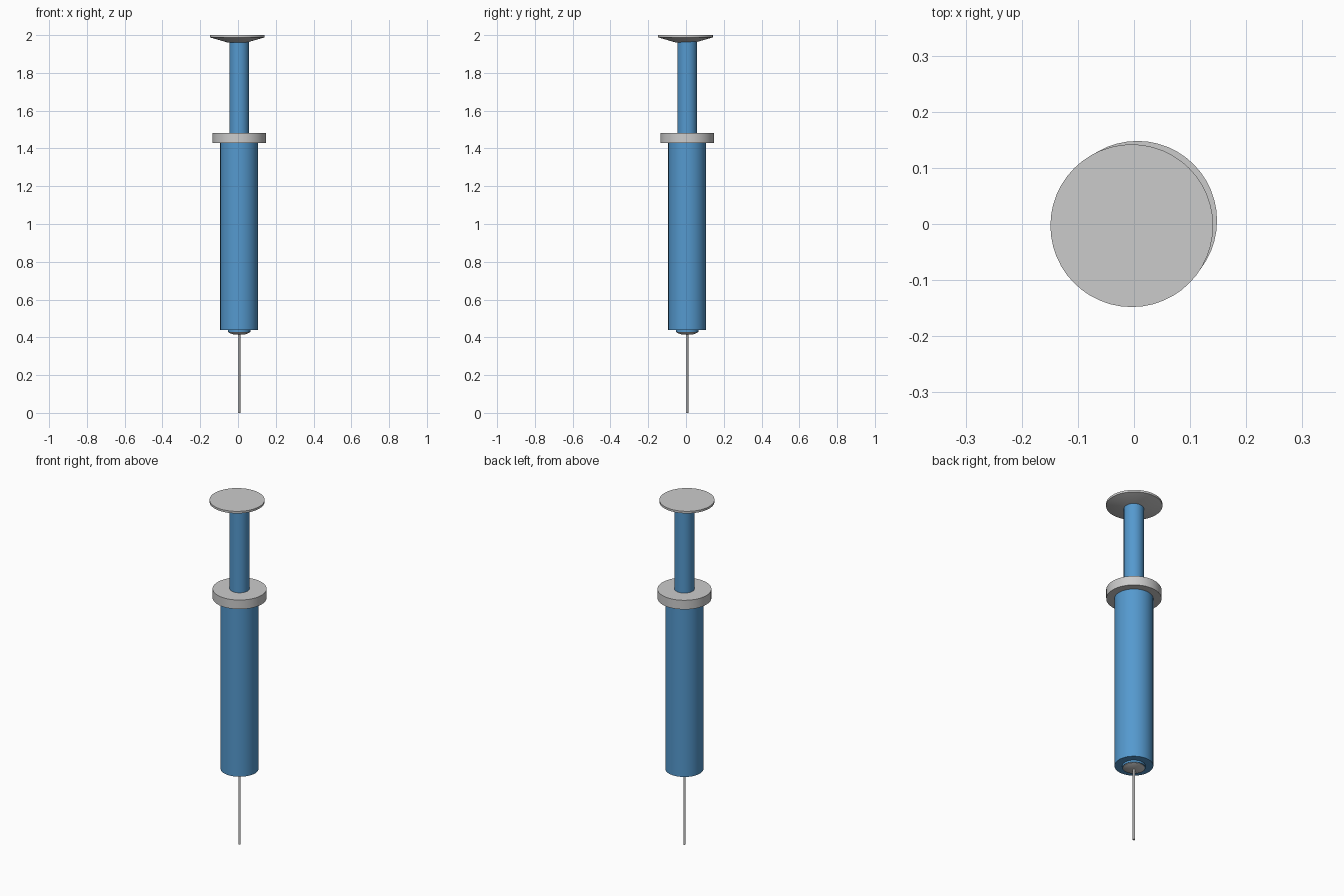
import bpy, bmesh, math

if "Cube" in bpy.data.objects:
    bpy.data.objects.remove(bpy.data.objects["Cube"])

SEGMENTS = 48
AXIS = (0.006, 0.006)

blue = bpy.data.materials.new("blue_plastic")
blue.diffuse_color = (0.09, 0.32, 0.62, 1)
blue.use_nodes = True
blue.node_tree.nodes["Principled BSDF"].inputs["Base Color"].default_value = blue.diffuse_color


def lathe(name, profile, center=AXIS, material=None, segments=SEGMENTS):
    """Closed solid of revolution from (radius, z) pairs, bottom to top."""
    bm = bmesh.new()
    rings = []
    for r, z in profile:
        rings.append([bm.verts.new((center[0] + r * math.cos(2 * math.pi * i / segments),
                                    center[1] + r * math.sin(2 * math.pi * i / segments), z))
                      for i in range(segments)])
    for low, high in zip(rings, rings[1:]):
        for i in range(segments):
            j = (i + 1) % segments
            bm.faces.new((low[i], low[j], high[j], high[i]))
    bm.faces.new(rings[0][::-1])
    bm.faces.new(rings[-1])
    mesh = bpy.data.meshes.new(name)
    bm.to_mesh(mesh)
    bm.free()
    if material:
        mesh.materials.append(material)
    obj = bpy.data.objects.new(name, mesh)
    bpy.context.collection.objects.link(obj)
    bpy.ops.object.select_all(action='DESELECT')
    obj.select_set(True)
    bpy.context.view_layer.objects.active = obj
    bpy.ops.object.shade_smooth_by_angle(angle=math.radians(30))
    return obj


# Thin needle
lathe("needle", [(0.006, 0.0), (0.006, 0.42)], segments=16)
# Needle hub: grey cap under a short blue neck
lathe("needle_hub", [(0.03, 0.415), (0.056, 0.425), (0.056, 0.43)])
lathe("barrel_neck", [(0.06, 0.427), (0.06, 0.445)], material=blue)
# Barrel and its finger collar
lathe("barrel", [(0.10, 0.438), (0.10, 1.435)], material=blue)
lathe("finger_collar", [(0.142, 1.43), (0.142, 1.483)])
# Plunger rod and thumb disc
lathe("plunger_rod", [(0.052, 1.47), (0.052, 1.97)], material=blue)
lathe("thumb_disc", [(0.055, 1.962), (0.145, 1.988), (0.145, 2.0)], center=(-0.004, -0.003))
